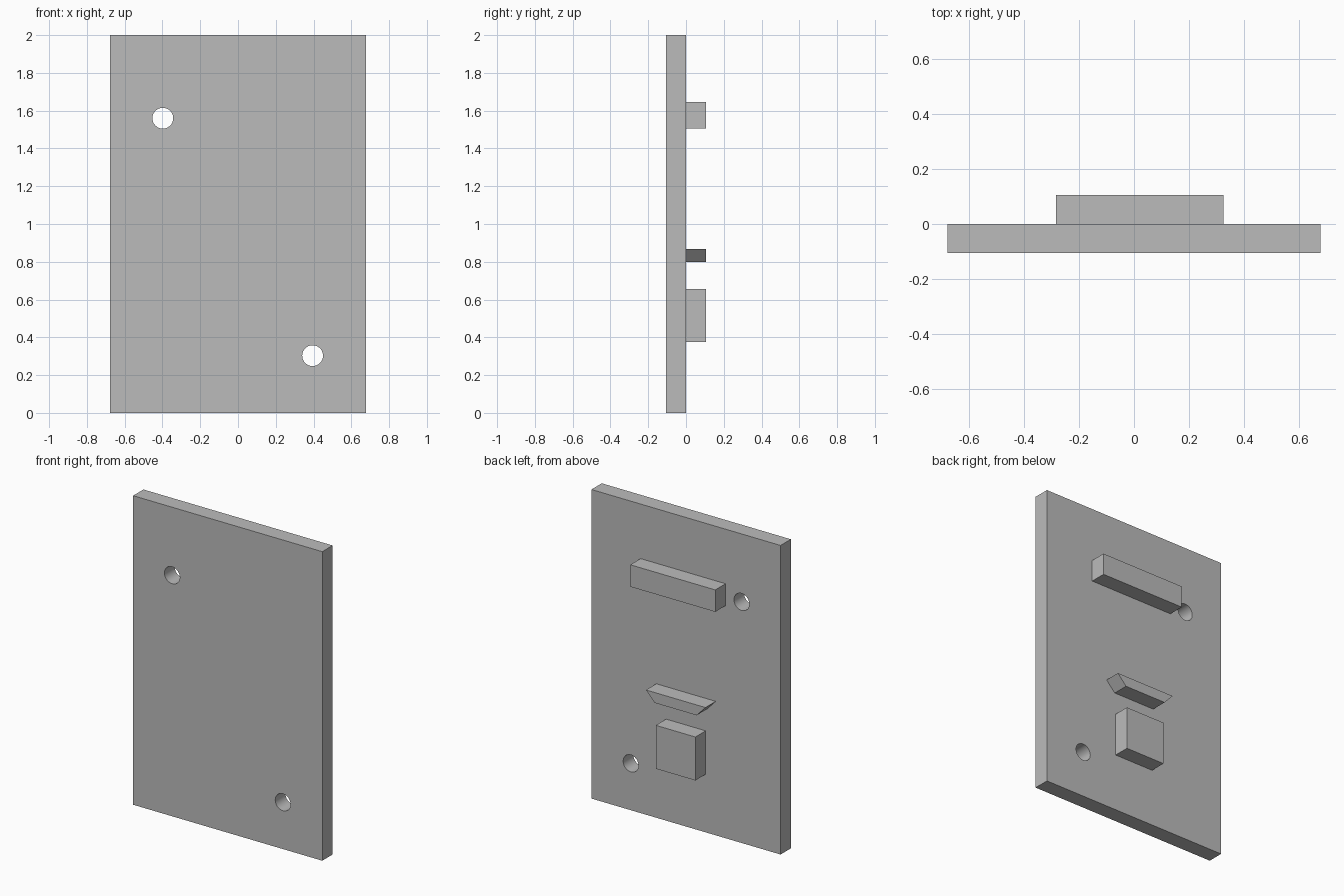
import bpy
import bmesh
import math
from mathutils import Matrix

cube = bpy.data.objects.get("Cube")
if cube:
    bpy.data.objects.remove(cube, do_unlink=True)

# Single grey material
GREY = (0.5, 0.5, 0.5, 1.0)
grey = bpy.data.materials.new("grey")
grey.use_nodes = True
grey.diffuse_color = GREY
grey.node_tree.nodes["Principled BSDF"].inputs["Base Color"].default_value = GREY

DEPTH = 0.105  # thickness of the plate and of every raised block


def add_object(name, bm):
    bmesh.ops.recalc_face_normals(bm, faces=bm.faces)
    mesh = bpy.data.meshes.new(name)
    bm.to_mesh(mesh)
    bm.free()
    mesh.materials.append(grey)
    obj = bpy.data.objects.new(name, mesh)
    bpy.context.collection.objects.link(obj)
    return obj


def extruded(name, outline, y):
    """Extrude an x-z outline by DEPTH towards the back, starting at y."""
    bm = bmesh.new()
    face = bm.faces.new([bm.verts.new((x, y, z)) for x, z in outline])
    result = bmesh.ops.extrude_face_region(bm, geom=[face], use_keep_orig=True)
    verts = [v for v in result["geom"] if isinstance(v, bmesh.types.BMVert)]
    bmesh.ops.translate(bm, verts=verts, vec=(0, DEPTH, 0))
    return add_object(name, bm)


def rectangle(left, right, bottom, top):
    return [(left, bottom), (right, bottom), (right, top), (left, top)]


# Main plate
plate = extruded("plate", rectangle(-0.677, 0.677, 0, 2), -DEPTH)

# Round mounting holes through the plate
bm = bmesh.new()
for x, z in [(-0.398, 1.56), (0.395, 0.303)]:
    place = Matrix.Translation((x, -DEPTH / 2, z)) @ Matrix.Rotation(math.pi / 2, 4, "X")
    bmesh.ops.create_cone(bm, cap_ends=True, segments=48, radius1=0.055,
                          radius2=0.055, depth=DEPTH * 2, matrix=place)
cutter = add_object("hole_cutter", bm)
cutter.hide_render = True
cutter.display_type = "WIRE"

cut = plate.modifiers.new("holes", "BOOLEAN")
cut.operation = "DIFFERENCE"
cut.solver = "EXACT"
cut.object = cutter
bpy.context.view_layer.objects.active = plate
plate.select_set(True)
bpy.ops.object.modifier_apply(modifier=cut.name)
bpy.data.objects.remove(cutter, do_unlink=True)
bpy.ops.object.shade_smooth_by_angle(angle=math.radians(30))

# Raised blocks on the back
extruded("upper_bar", rectangle(-0.283, 0.325, 1.505, 1.647), 0)
extruded("tapered_bar", [(-0.15, 0.8), (0.15, 0.8), (0.213, 0.867), (-0.213, 0.867)], 0)
extruded("lower_block", rectangle(-0.141, 0.143, 0.376, 0.657), 0)
